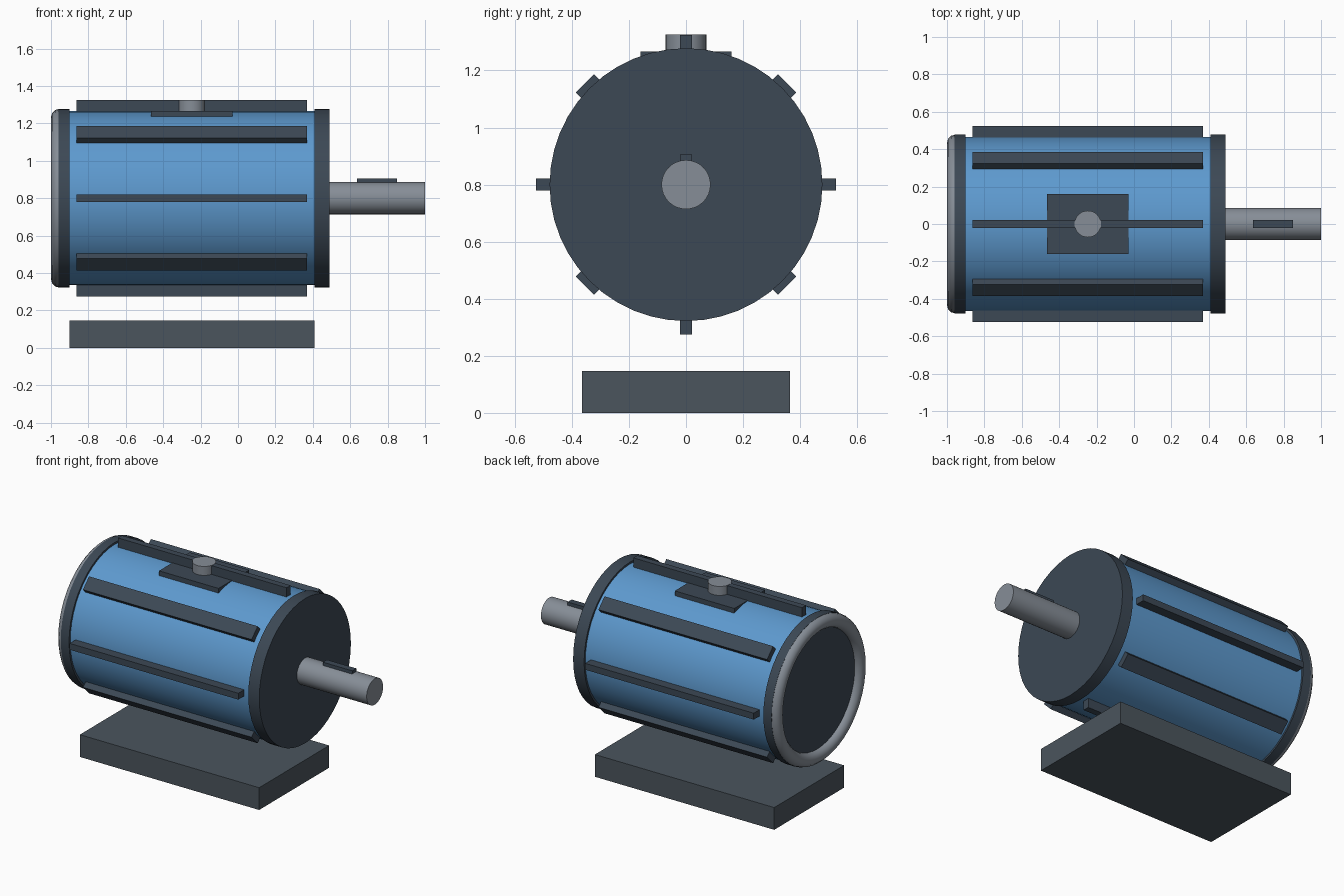
import bpy
import math

if "Cube" in bpy.data.objects:
    bpy.data.objects.remove(bpy.data.objects["Cube"])

AXIS_Z = 0.8  # height of the motor axis


def material(name, rgb):
    mat = bpy.data.materials.new(name)
    mat.diffuse_color = (*rgb, 1)
    mat.use_nodes = True
    mat.node_tree.nodes["Principled BSDF"].inputs["Base Color"].default_value = mat.diffuse_color
    return mat


BLUE = material("blue_paint", (0.11, 0.32, 0.62))
DARK = material("dark_paint", (0.045, 0.065, 0.09))
BASE = material("base_paint", (0.07, 0.09, 0.11))
STEEL = material("steel", (0.24, 0.27, 0.31))


def finish(name, mat, smooth=False):
    ob = bpy.context.object
    ob.name = name
    ob.data.materials.append(mat)
    if smooth:
        bpy.ops.object.transform_apply(location=False, rotation=True, scale=True)
        bpy.ops.object.shade_smooth_by_angle(angle=math.radians(40))
    return ob


def box(name, mat, lo, hi, rot=0, centre=None):
    """Box from min corner to max corner, optionally turned about x."""
    mid = centre or [(a + b) / 2 for a, b in zip(lo, hi)]
    bpy.ops.mesh.primitive_cube_add(size=1, location=mid)
    ob = bpy.context.object
    ob.scale = [b - a for a, b in zip(lo, hi)]
    ob.rotation_euler.x = rot
    return finish(name, mat)


def axial_cylinder(name, mat, x0, x1, radius, sides=48):
    bpy.ops.mesh.primitive_cylinder_add(
        vertices=sides, radius=radius, depth=x1 - x0,
        location=((x0 + x1) / 2, 0, AXIS_Z), rotation=(0, math.pi / 2, 0))
    return finish(name, mat, True)


# Housing, end caps and shaft
axial_cylinder("housing", BLUE, -0.90, 0.41, 0.465)
axial_cylinder("front_end_cap", DARK, 0.41, 0.49, 0.478)
axial_cylinder("rear_end_cap", DARK, -0.96, -0.90, 0.478)
axial_cylinder("shaft", STEEL, 0.45, 1.0, 0.086, 32)
box("shaft_key", DARK, (0.635, -0.021, 0.86), (0.85, 0.021, 0.905))

# Rounded rim on the rear cap
bpy.ops.mesh.primitive_torus_add(
    major_radius=0.433, minor_radius=0.045, major_segments=48, minor_segments=12,
    location=(-0.955, 0, AXIS_Z), rotation=(0, math.pi / 2, 0))
finish("rear_rim", STEEL, True)

# Cooling fins: upright on the main axes, lying flat on the diagonals
for i in range(8):
    a = i * math.pi / 4
    centre = (-0.2465, 0.48 * math.cos(a), AXIS_Z + 0.48 * math.sin(a))
    turn = a + (math.pi / 2 if i % 2 else 0)
    box(f"cooling_fin_{i + 1}", DARK, (-0.8625, -0.045, -0.021),
        (0.3695, 0.045, 0.021), turn, centre)

# Terminal plate with its round boss
box("terminal_plate", DARK, (-0.465, -0.16, 1.20), (-0.03, 0.16, 1.267))
bpy.ops.mesh.primitive_cylinder_add(vertices=32, radius=0.071, depth=0.086,
                                    location=(-0.247, 0, 1.283))
finish("terminal_boss", STEEL, True)

# Base block
box("base", BASE, (-0.90, -0.365, 0), (0.41, 0.365, 0.147))
